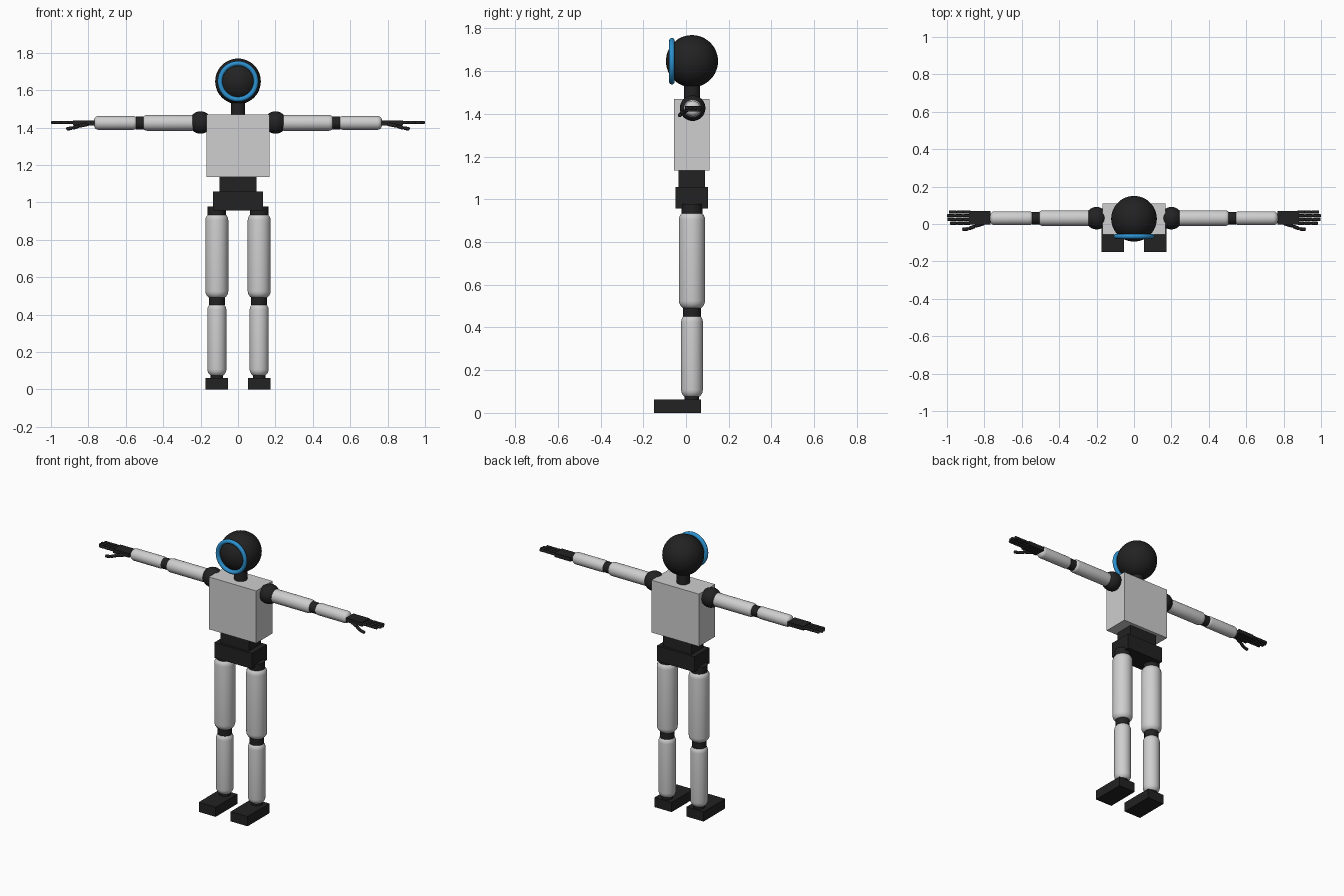
import bpy, math
from mathutils import Vector

if "Cube" in bpy.data.objects:
    bpy.data.objects.remove(bpy.data.objects["Cube"])


def material(name, rgb):
    m = bpy.data.materials.new(name)
    m.diffuse_color = (*rgb, 1)
    m.use_nodes = True
    m.node_tree.nodes["Principled BSDF"].inputs["Base Color"].default_value = m.diffuse_color
    return m


SHELL = material("light grey shell", (0.62, 0.62, 0.62))
DARK = material("charcoal", (0.016, 0.016, 0.016))
BLUE = material("blue glow", (0.025, 0.28, 0.62))
CY = 0.028      # depth of the body axis
ARM_Z = 1.425   # height of the arms


def finish(name, mat, smooth=True):
    o = bpy.context.object
    o.name = name
    o.data.materials.append(mat)
    if smooth:
        bpy.ops.object.shade_smooth_by_angle(angle=math.radians(40))
    return o


def box(name, mat, x, y, z):
    """Box from (min, max) ranges on each axis."""
    lo, hi = Vector((x[0], y[0], z[0])), Vector((x[1], y[1], z[1]))
    verts = [(a, b, c) for a in x for b in y for c in z]
    bpy.ops.mesh.primitive_cube_add(size=1, location=(lo + hi) / 2)
    o = bpy.context.object
    o.scale = (abs(hi.x - lo.x), hi.y - lo.y, hi.z - lo.z)
    bpy.ops.object.transform_apply(location=False, rotation=False, scale=True)
    return finish(name, mat, False)


def ball(name, mat, loc, r, seg=32):
    bpy.ops.mesh.primitive_uv_sphere_add(segments=seg, ring_count=seg // 2, radius=r, location=loc)
    return finish(name, mat)


def rod(name, mat, a, b, r, round_end=0.0, sides=32):
    """Turned rod between two points, with optional rounded ends."""
    a, b = Vector(a), Vector(b)
    d = b - a
    half = d.length / 2
    arc = [(r, half)]
    if round_end:
        arc = [(r - round_end + round_end * math.cos(t * math.pi / 12),
                half - round_end + round_end * math.sin(t * math.pi / 12)) for t in range(7)]
    profile = [(p, -h) for p, h in reversed(arc)] + arc
    profile = [(max(p, 0.0005), h) for p, h in profile]
    verts = [(p * math.cos(2 * math.pi * i / sides), p * math.sin(2 * math.pi * i / sides), h)
             for p, h in profile for i in range(sides)]
    n = len(profile)
    faces = [(k * sides + i, k * sides + (i + 1) % sides,
              (k + 1) * sides + (i + 1) % sides, (k + 1) * sides + i)
             for k in range(n - 1) for i in range(sides)]
    faces += [tuple(reversed(range(sides))), tuple(range((n - 1) * sides, n * sides))]
    me = bpy.data.meshes.new(name)
    me.from_pydata(verts, [], faces)
    o = bpy.data.objects.new(name, me)
    bpy.context.collection.objects.link(o)
    bpy.ops.object.select_all(action='DESELECT')
    bpy.context.view_layer.objects.active = o
    o.select_set(True)
    o.location = (a + b) / 2
    o.rotation_euler = d.to_track_quat('Z', 'Y').to_euler()
    return finish(name, mat)


# Head, face ring and neck
ball("head", DARK, (0, CY, 1.647), 0.122, 48)
bpy.ops.mesh.primitive_torus_add(major_radius=0.096, minor_radius=0.013, major_segments=64,
                                 minor_segments=16, location=(0, -0.066, 1.647),
                                 rotation=(math.pi / 2, 0, 0))
finish("face_ring", BLUE)
rod("neck", DARK, (0, CY, 1.46), (0, CY, 1.55), 0.038)

# Trunk
box("chest", SHELL, (-0.168, 0.168), (-0.056, 0.11), (1.135, 1.47))
box("waist", DARK, (-0.1, 0.1), (-0.034, 0.088), (1.05, 1.137))
box("pelvis", DARK, (-0.133, 0.133), (-0.048, 0.103), (0.958, 1.057))

for s, side in ((-1, "right"), (1, "left")):
    # Leg
    def leg(part, mat, z0, z1, r, rnd=0.0):
        rod(f"{side}_{part}", mat, (s * 0.113, CY, z0), (s * 0.113, CY, z1), r, rnd)

    leg("hip_joint", DARK, 0.92, 0.977, 0.049)
    leg("thigh", SHELL, 0.485, 0.945, 0.061, 0.04)
    leg("knee", DARK, 0.452, 0.495, 0.043)
    leg("shin", SHELL, 0.068, 0.465, 0.051, 0.04)
    leg("ankle", DARK, 0.05, 0.088, 0.034)
    box(f"{side}_foot", DARK, (s * 0.113 - 0.06, s * 0.113 + 0.06), (-0.15, 0.07), (0, 0.062))

    # Arm
    def arm(part, mat, x0, x1, r, rnd=0.0):
        rod(f"{side}_{part}", mat, (s * x0, CY + 0.003, ARM_Z), (s * x1, CY + 0.003, ARM_Z), r, rnd)

    ball(f"{side}_shoulder", DARK, (s * 0.2, CY + 0.003, ARM_Z + 0.002), 0.06)
    arm("upper_arm", SHELL, 0.22, 0.512, 0.042, 0.025)
    arm("elbow", DARK, 0.502, 0.546, 0.034)
    arm("forearm", SHELL, 0.536, 0.77, 0.037, 0.025)

    # Hand with four jointed fingers and a bent thumb
    box(f"{side}_palm", DARK, (s * 0.825 - 0.057, s * 0.825 + 0.057), (-0.004, 0.07),
        (ARM_Z - 0.013, ARM_Z + 0.013))
    for i, tip in enumerate((0.985, 0.998, 1.0, 0.99)):
        y = 0.004 + i * 0.02
        for k in range(3):
            x0 = 0.875 + (tip - 0.875) * k / 3
            x1 = 0.875 + (tip - 0.875) * (k + 1) / 3
            rod(f"{side}_finger_{i + 1}_{k + 1}", DARK, (s * (x0 - 0.003), y, ARM_Z + 0.002),
                (s * x1, y, ARM_Z + 0.002), 0.0085, 0.006, 12)
    thumb = [(0.80, 0.004, 1.418), (0.85, -0.012, 1.408), (0.885, -0.026, 1.397), (0.918, -0.029, 1.393)]
    for k in range(3):
        a, b = ((s * p[0], p[1], p[2]) for p in thumb[k:k + 2])
        rod(f"{side}_thumb_{k + 1}", DARK, a, b, 0.0095, 0.006, 12)
